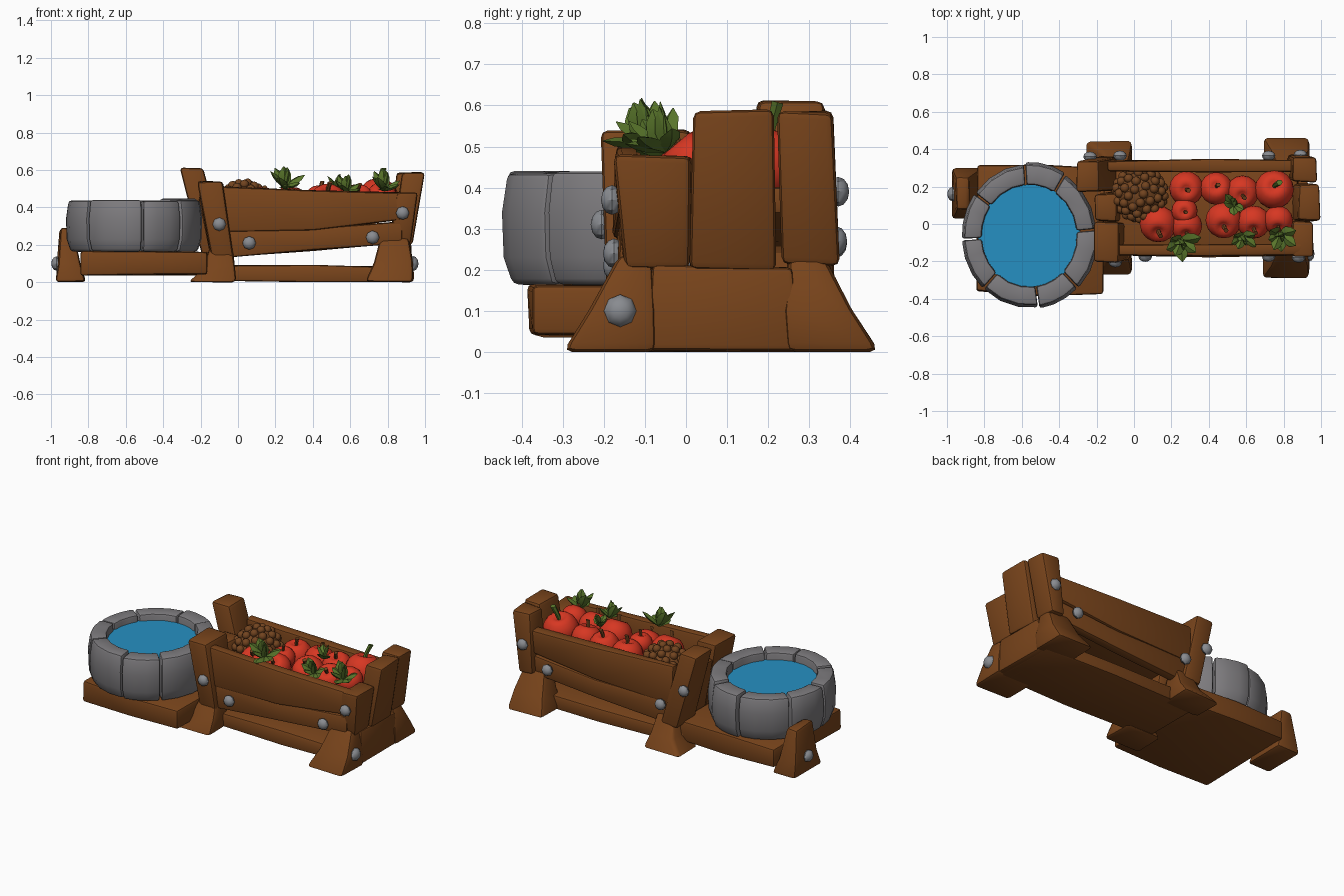
import bpy, bmesh, math, random
from mathutils import Vector, Matrix

random.seed(4)
if "Cube" in bpy.data.objects:
    bpy.data.objects.remove(bpy.data.objects["Cube"])


def material(name, r, g, b):
    m = bpy.data.materials.new(name)
    m.use_nodes = True
    m.diffuse_color = (r, g, b, 1)
    bsdf = m.node_tree.nodes["Principled BSDF"]
    bsdf.inputs["Base Color"].default_value = (r, g, b, 1)
    bsdf.inputs["Roughness"].default_value = 0.8
    return m


WOOD = material("wood brown", 0.19, 0.058, 0.011)
STONE = material("stone grey", 0.205, 0.198, 0.208)
BOLT = material("bolt grey", 0.25, 0.26, 0.28)
WATER = material("water blue", 0.019, 0.28, 0.54)
RED = material("fruit red", 0.68, 0.038, 0.016)
LEAF = material("leaf green", 0.1, 0.18, 0.024)
HUSK = material("husk brown", 0.17, 0.058, 0.014)


def finish(name, bm, mat, bevel=0, angle=35):
    bmesh.ops.recalc_face_normals(bm, faces=bm.faces)
    mesh = bpy.data.meshes.new(name)
    bm.to_mesh(mesh)
    bm.free()
    mesh.materials.append(mat)
    ob = bpy.data.objects.new(name, mesh)
    bpy.context.collection.objects.link(ob)
    bpy.ops.object.select_all(action="DESELECT")
    bpy.context.view_layer.objects.active = ob
    ob.select_set(True)
    if bevel:
        mod = ob.modifiers.new("worn edges", "BEVEL")
        mod.width = bevel
        mod.segments = 2
        mod.limit_method = "ANGLE"
        mod.angle_limit = math.radians(40)
        bpy.ops.object.modifier_apply(modifier=mod.name)
    bpy.ops.object.shade_smooth_by_angle(angle=math.radians(angle))


def skin(bm, rings):
    """Join closed rings of points into a capped solid."""
    rows = [[bm.verts.new(p) for p in ring] for ring in rings]
    n = len(rows[0])
    for a, b in zip(rows, rows[1:]):
        for i in range(n):
            j = (i + 1) % n
            bm.faces.new((a[i], a[j], b[j], b[i]))
    bm.faces.new(rows[0])
    bm.faces.new(rows[-1])


def timber(name, axis, *sections, wobble=0.005, bevel=0.014, mirror=False):
    """Loft rectangles (position, a0, a1, b0, b1) along x or z."""
    rings = []
    for t, a0, a1, b0, b1 in sections:
        ring = []
        for a, b in ((a0, b0), (a1, b0), (a1, b1), (a0, b1)):
            p = Vector((t, a, b)) if axis == "x" else Vector((a, b, t))
            p += Vector([random.uniform(-wobble, wobble) for _ in range(3)])
            p.z = max(p.z, 0)
            if mirror:
                p.y = 0.17 - p.y
            ring.append(p)
        rings.append(ring)
    bm = bmesh.new()
    skin(bm, rings)
    finish(name, bm, WOOD, bevel)


# Floor, basin platform and end sill
timber("trough_floor", "x", (-0.2, -0.12, 0.3, 0.01, 0.09),
       (0.4, -0.13, 0.31, 0, 0.09), (0.9, -0.12, 0.3, 0, 0.08))
timber("trough_bed", "x", (-0.1, -0.13, 0.3, 0.24, 0.36), (0.4, -0.13, 0.3, 0.27, 0.37),
       (0.88, -0.13, 0.3, 0.34, 0.4))
timber("basin_platform", "x", (-0.84, -0.36, 0.31, 0.04, 0.165),
       (-0.5, -0.385, 0.32, 0.04, 0.17), (-0.16, -0.37, 0.3, 0.04, 0.165))
timber("end_sill", "z", (0, 0.82, 0.93, -0.09, 0.28), (0.21, 0.82, 0.925, -0.08, 0.26))

# Long side planks and flared feet, front and back
for side, flip in (("front", False), ("back", True)):
    timber(side + "_upper_plank", "x", (-0.14, -0.17, -0.11, 0.27, 0.51),
           (0.4, -0.175, -0.11, 0.28, 0.49), (0.9, -0.17, -0.11, 0.34, 0.48), mirror=flip)
    timber(side + "_lower_plank", "x", (-0.12, -0.165, -0.11, 0.13, 0.285),
           (0.4, -0.17, -0.11, 0.17, 0.285), (0.88, -0.165, -0.11, 0.21, 0.325), mirror=flip)
    timber(side + "_end_foot", "z", (0, 0.685, 0.94, -0.3, -0.07),
           (0.1, 0.73, 0.935, -0.235, -0.07), (0.24, 0.76, 0.91, -0.16, -0.08),
           mirror=flip, bevel=0.022)
    timber(side + "_middle_foot", "z", (0, -0.265, -0.01, -0.28, -0.07),
           (0.08, -0.18, -0.02, -0.225, -0.07), (0.2, -0.15, -0.03, -0.165, -0.08),
           mirror=flip, bevel=0.022)

# Basin foot
timber("basin_foot", "z", (0, -0.975, -0.815, 0.02, 0.3), (0.1, -0.965, -0.845, 0.05, 0.28),
       (0.29, -0.95, -0.885, 0.08, 0.25), bevel=0.018)

# Leaning end planks: name, bottom rectangle, top rectangle
for name, low, high in (
        ("right_front_plank", (0.2, 0.81, 0.92, -0.15, 0.01), (0.48, 0.845, 0.96, -0.18, 0.015)),
        ("right_middle_plank", (0.2, 0.82, 0.93, 0.01, 0.22), (0.59, 0.88, 0.995, 0.02, 0.21)),
        ("right_back_plank", (0.21, 0.82, 0.92, 0.235, 0.37), (0.585, 0.85, 0.98, 0.225, 0.36)),
        ("left_front_plank", (0.12, -0.14, -0.02, -0.19, 0), (0.54, -0.22, -0.08, -0.205, 0.01)),
        ("left_middle_plank", (0.12, -0.14, -0.03, 0.01, 0.17), (0.46, -0.21, -0.09, 0.015, 0.16)),
        ("left_back_plank", (0.14, -0.19, -0.065, 0.18, 0.365), (0.61, -0.31, -0.185, 0.17, 0.335))):
    timber(name, "z", low, high, bevel=0.018)


# Bolts
def bolt(name, place, axis, size=0.036):
    bm = bmesh.new()
    bmesh.ops.create_uvsphere(bm, u_segments=8, v_segments=6, radius=size)
    squash = Vector((1, 1, 1))
    squash[axis] = 0.75
    turn = Matrix.Rotation(math.pi / 2, 3, "Y" if axis == 0 else "X")
    bmesh.ops.rotate(bm, verts=bm.verts, matrix=turn)
    bmesh.ops.scale(bm, verts=bm.verts, vec=squash)
    bmesh.ops.translate(bm, verts=bm.verts, vec=place)
    finish(name, bm, BOLT)


for x, y, z in ((-0.1, -0.205, 0.31), (0.06, -0.175, 0.21), (0.72, -0.175, 0.24), (0.88, -0.18, 0.37)):
    bolt("front_bolt", (x, y, z), 1)
for x, y, z in ((-0.235, 0.36, 0.39), (-0.075, 0.365, 0.265), (0.72, 0.365, 0.27), (0.89, 0.37, 0.39)):
    bolt("back_bolt", (x, y, z), 1)
bolt("end_bolt", (0.935, -0.16, 0.1), 0, 0.04)
bolt("basin_foot_bolt", (-0.97, 0.16, 0.1), 0, 0.038)

# Stone ring of bulging blocks between uneven joints
CENTRE = Vector((-0.56, -0.063, 0))
JOINTS = (58, 94, 144, 183, 227, 278, 315, 365, 418)
STEPS = 4
for first, last in zip(JOINTS, JOINTS[1:]):
    start = math.radians(first) + 0.012
    span = math.radians(last - first) - 0.024
    top = 0.436 + random.uniform(-0.008, 0.012)
    grow = random.uniform(-0.004, 0.01)
    rings = []
    for s in range(STEPS):
        a = start + span * s / (STEPS - 1)
        ray = Vector((math.cos(a) * 0.96, math.sin(a) * 1.03, 0))
        profile = ((0.26, 0.16), (0.35, 0.165), (0.372, 0.23), (0.376, 0.34), (0.362, top), (0.266, top))
        rings.append([CENTRE + ray * (r + (grow if r > 0.3 else 0)) + Vector((0, 0, z))
                      for r, z in profile])
    bm = bmesh.new()
    skin(bm, rings)
    finish("basin_stone", bm, STONE, 0.014)

# Water
bm = bmesh.new()
bmesh.ops.create_cone(bm, cap_ends=True, segments=24, radius1=0.275, radius2=0.275, depth=0.22)
bmesh.ops.translate(bm, verts=bm.verts, vec=CENTRE + Vector((0, 0, 0.28)))
finish("water", bm, WATER)


# Round fruit with a dimple and a stalk
def fruit(x, y, z, r, tilt, stalk, reach=1.15):
    turn = Matrix.Translation((x, y, z)) @ Matrix.Rotation(tilt, 4, "X")
    bm = bmesh.new()
    bmesh.ops.create_uvsphere(bm, u_segments=16, v_segments=12, radius=r)
    for v in bm.verts:
        flat = math.hypot(v.co.x, v.co.y) / r
        if v.co.z > 0:
            v.co.z -= r * 0.35 * max(0, 1 - flat * 2)
        v.co.z *= 0.92
    bm.transform(turn)
    finish("fruit", bm, RED, angle=60)
    bm = bmesh.new()
    rings = []
    for h in (0.5, 0.85, reach):
        w = r * (0.07 + 0.06 * h)
        rings.append([Vector((w * math.cos(i * math.pi / 3) + r * 0.3 * (h - 0.5) ** 2,
                              w * math.sin(i * math.pi / 3), r * h)) for i in range(6)])
    skin(bm, rings)
    bm.transform(turn)
    finish("stalk", bm, stalk)


for x, y, z, r, tilt in (
        (0.28, 0.19, 0.43, 0.092, 0.1), (0.44, 0.19, 0.44, 0.088, -0.2), (0.58, 0.17, 0.44, 0.09, 0.3),
        (0.13, 0.0, 0.415, 0.1, 0.6), (0.27, 0.07, 0.45, 0.07, 0.1), (0.28, -0.01, 0.42, 0.085, 0.7),
        (0.48, 0.02, 0.435, 0.098, 0.5), (0.64, 0.01, 0.44, 0.09, 0.6), (0.77, 0.02, 0.46, 0.08, 0.7)):
    fruit(x, y, z, r, tilt, HUSK)
fruit(0.75, 0.185, 0.46, 0.105, -0.25, LEAF, reach=1.45)


# Tufts of broad pointed leaves
def tuft(x, y, z, size, lean, count=9):
    bm = bmesh.new()
    for k in range(count):
        outward = 0.2 + 0.9 * (k % 3) / 2
        turn = (Matrix.Translation((x, y, z)) @ Matrix.Rotation(lean, 4, "X")
                @ Matrix.Rotation(k * 2.4, 4, "Z") @ Matrix.Rotation(outward, 4, "Y"))
        length = size * random.uniform(0.85, 1.1)
        rings = []
        for h, w in ((0, 0.1), (0.45, 0.29), (0.75, 0.23), (1, 0.02)):
            rings.append([turn @ Vector((a * w * size * 0.4, b * w * size, h * length))
                          for a, b in ((1, 0), (0, 1), (-1, 0), (0, -1))])
        skin(bm, rings)
    finish("leaf_tuft", bm, LEAF, angle=20)


tuft(0.25, -0.085, 0.505, 0.12, 0.4)
tuft(0.53, 0.1, 0.5, 0.085, -0.3, 6)
tuft(0.58, -0.06, 0.48, 0.095, 0.5)
tuft(0.78, -0.05, 0.49, 0.11, 0.3)

# Knobbly husk ball
bm = bmesh.new()
core, hub = 0.132, Vector((0.03, 0.16, 0.4))
bmesh.ops.create_icosphere(bm, subdivisions=3, radius=core, matrix=Matrix.Translation(hub))
knobs = 80
for k in range(knobs):
    h = 1 - 2 * (k + 0.5) / knobs
    w, a = math.sqrt(1 - h * h), k * math.pi * (3 - math.sqrt(5))
    spot = hub + core * Vector((w * math.cos(a), w * math.sin(a), h))
    bmesh.ops.create_icosphere(bm, subdivisions=2, radius=0.025, matrix=Matrix.Translation(spot))
finish("husk_ball", bm, HUSK, angle=60)
